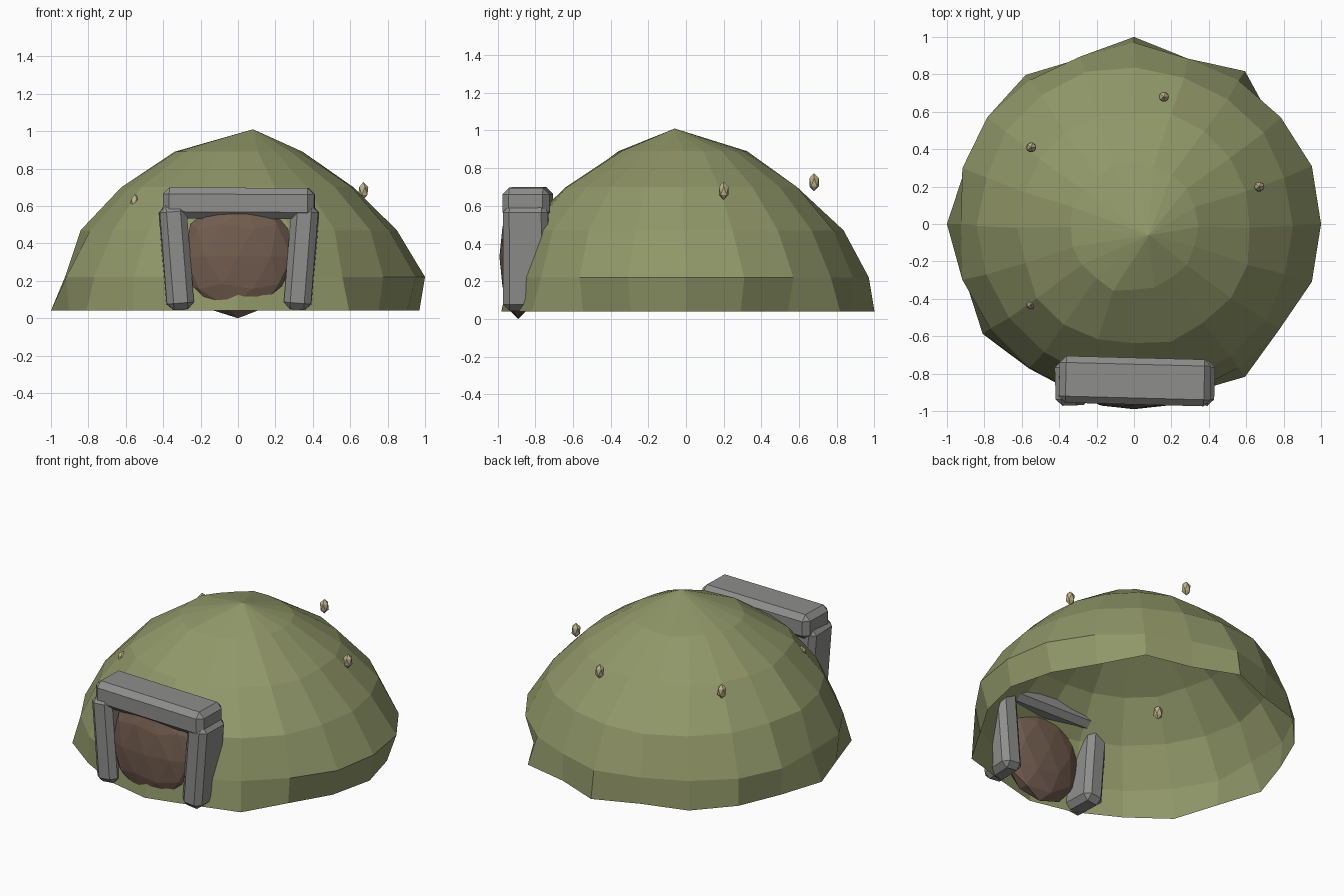
import bpy, bmesh, random
from math import sin, cos, radians
from mathutils import Matrix, Vector, Euler

if "Cube" in bpy.data.objects:
    bpy.data.objects.remove(bpy.data.objects["Cube"])

random.seed(4)


def material(name, rgb):
    m = bpy.data.materials.new(name)
    m.diffuse_color = (*rgb, 1)
    m.use_nodes = True
    m.node_tree.nodes["Principled BSDF"].inputs["Base Color"].default_value = m.diffuse_color
    return m


moss = material("moss", (0.28, 0.31, 0.14))
stone = material("stone", (0.27, 0.27, 0.26))
earth = material("earth", (0.17, 0.11, 0.08))
bud_tan = material("bud_tan", (0.50, 0.45, 0.25))


def finish(name, bm, mat):
    me = bpy.data.meshes.new(name)
    bm.to_mesh(me)
    bm.free()
    me.materials.append(mat)
    ob = bpy.data.objects.new(name, me)
    bpy.context.collection.objects.link(ob)
    return ob


# Mound: open, flat-faceted dome with irregular rings
SEG = 20
foot = [.97, .94, .92, 1.01, .93, 1.0, .93, .985, .97, .95,
        1.0, .95, 1.0, .955, .96, .98, .95, 1.01, .93, .95]
belly = [1.0, 1.0, .97, .95, .93, .97, .94, .95, .97, .965,
         .925, .965, .95, .95, .95, .94, .95, .95, .96, 1.0]


def rough(r, amount):
    return [r + random.uniform(-amount, amount) for _ in range(SEG)]


rings = [(.04, foot, 0, 0), (.22, belly, 0, 0), (.47, rough(.85, .02), .01, -.01),
         (.70, rough(.625, .02), .0, -.02), (.89, rough(.345, .015), .0, -.015)]
bm = bmesh.new()
loops = []
for z, radii, ox, oy in rings:
    loops.append([bm.verts.new((ox + r * cos(radians(18 * i)), oy + r * sin(radians(18 * i)), z))
                  for i, r in enumerate(radii)])
apex = bm.verts.new((.08, -.06, 1.01))
for i in range(SEG):
    j = (i + 1) % SEG
    for a, b in zip(loops, loops[1:]):
        bm.faces.new((a[i], a[j], b[j], b[i]))
    bm.faces.new((loops[-1][i], loops[-1][j], apex))
finish("mound", bm, moss)


# Doorway stones: bevelled blocks
def block(name, centre, size, rot):
    bm = bmesh.new()
    bmesh.ops.create_cube(bm, size=1, matrix=Matrix.Diagonal((*size, 1)))
    bmesh.ops.bevel(bm, geom=bm.edges[:], offset=.035, segments=1, affect='EDGES')
    ob = finish(name, bm, stone)
    ob.location = centre
    ob.rotation_euler = Euler([radians(a) for a in rot])


block("left_door_post", (-.33, -.85, .325), (.145, .24, .56), (0, -4.5, 2))
block("right_door_post", (.34, -.85, .325), (.145, .24, .56), (0, 4.5, -2))
block("door_lintel", (.005, -.84, .615), (.81, .25, .165), (0, 0.3, -1.5))


# Faceted lumps: door plug and small buds
def lump(name, centre, radii, level, mat):
    bm = bmesh.new()
    bmesh.ops.create_icosphere(bm, subdivisions=level, radius=1,
                               matrix=Matrix.Translation(Vector(centre)) @ Matrix.Diagonal((*radii, 1)))
    finish(name, bm, mat)


lump("door_plug", (0, -.89, .33), (.30, .10, .33), 2, earth)
for n, c in enumerate([(.67, .20, .68), (.16, .68, .725), (-.55, .41, .68), (-.55, -.43, .615)]):
    lump(f"bud_{n + 1}", c, (.03, .03, .048), 1, bud_tan)
